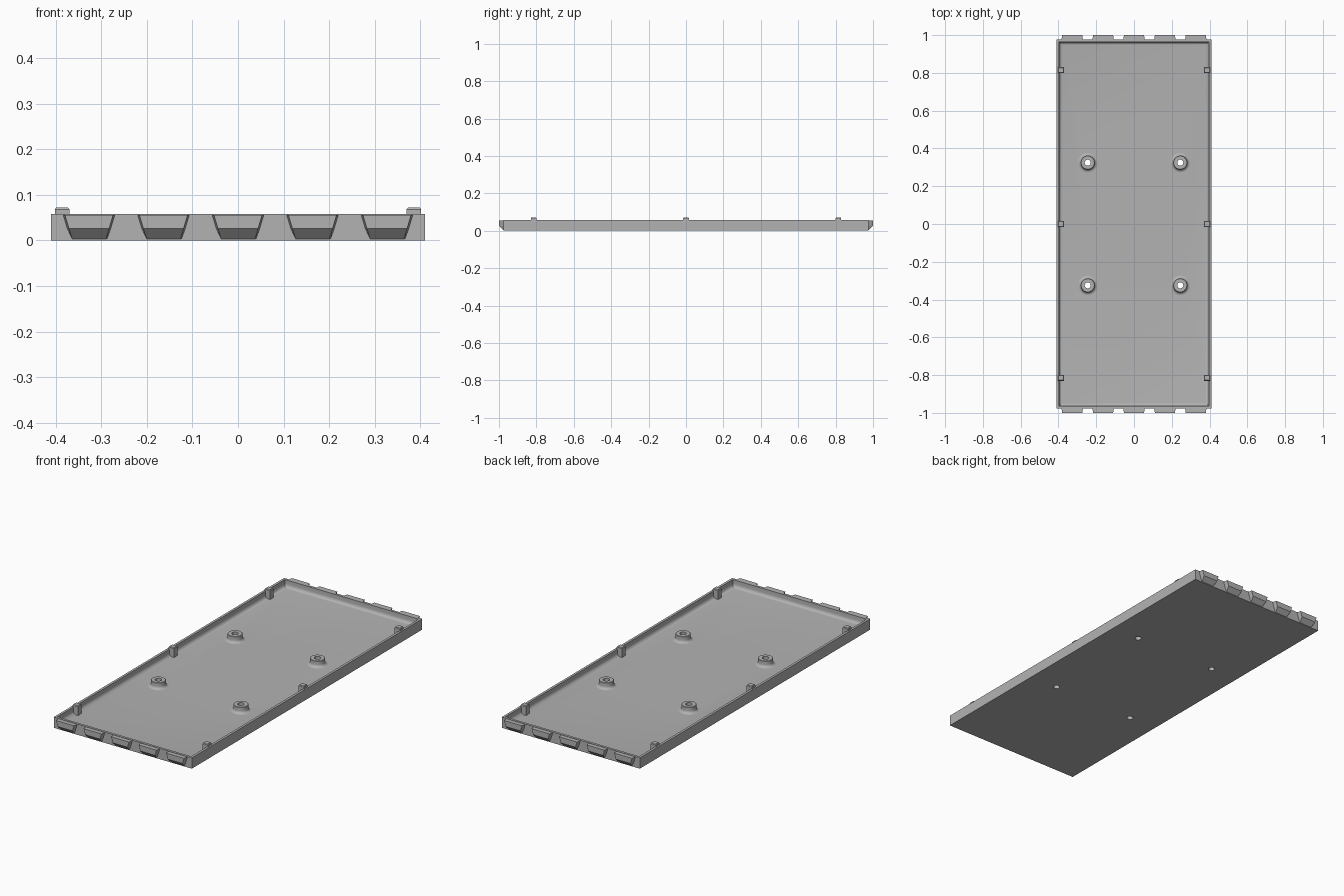
import bpy, bmesh, math
from mathutils import Matrix

cube = bpy.data.objects.get("Cube")
if cube:
    bpy.data.objects.remove(cube)

grey = bpy.data.materials.new("light_grey")
grey.use_nodes = True
COLOUR = (0.45, 0.45, 0.45, 1)
grey.diffuse_color = COLOUR
grey.node_tree.nodes["Principled BSDF"].inputs["Base Color"].default_value = COLOUR

HALF_X, HALF_Y, HEIGHT = 0.41, 0.977, 0.058
WALL, FLOOR, FILLET = 0.013, 0.02, 0.018
BOSS_SPOTS = [(x, y) for x in (-0.245, 0.245) for y in (-0.325, 0.325)]
HOLE = 0.016


def finish(name, bm, smooth=False):
    bmesh.ops.recalc_face_normals(bm, faces=bm.faces)
    mesh = bpy.data.meshes.new(name)
    bm.to_mesh(mesh)
    bm.free()
    mesh.materials.append(grey)
    obj = bpy.data.objects.new(name, mesh)
    bpy.context.collection.objects.link(obj)
    if smooth:
        bpy.ops.object.select_all(action="DESELECT")
        obj.select_set(True)
        bpy.context.view_layer.objects.active = obj
        bpy.ops.object.shade_smooth_by_angle(angle=math.radians(35))
    return obj


def loft(bm, rings, cap=True, closed=False):
    """Bridge rings of points; cap the ends or close the last ring to the first."""
    loops = [[bm.verts.new(p) for p in ring] for ring in rings]
    pairs = list(zip(loops, loops[1:]))
    if closed:
        pairs.append((loops[-1], loops[0]))
    for a, b in pairs:
        for i in range(len(a)):
            j = (i + 1) % len(a)
            bm.faces.new((a[i], a[j], b[j], b[i]))
    if cap:
        bm.faces.new(loops[0])
        bm.faces.new(loops[-1])


def rectangle(inset, z):
    x, y = HALF_X - inset, HALF_Y - inset
    return [(-x, -y, z), (x, -y, z), (x, y, z), (-x, y, z)]


def circle(r, z, n=32):
    return [(r * math.cos(t * math.tau / n), r * math.sin(t * math.tau / n), z) for t in range(n)]


def cove(steps=5):
    """Quarter round from a vertical side (0, 1) down to a flat floor (1, 0)."""
    return [(1 - math.cos(i / steps * math.pi / 2), 1 - math.sin(i / steps * math.pi / 2))
            for i in range(steps + 1)]


# Tray with walls and a rounded inner corner along the floor
bm = bmesh.new()
rings = [rectangle(0, 0), rectangle(0, HEIGHT), rectangle(WALL, HEIGHT)]
rings += [rectangle(WALL + FILLET * u, FLOOR + FILLET * v) for u, v in cove()]
loft(bm, rings)
tray = finish("tray", bm)

# Screw holes through the floor
bm = bmesh.new()
for x, y in BOSS_SPOTS:
    bmesh.ops.create_cone(bm, cap_ends=True, segments=32, radius1=HOLE, radius2=HOLE, depth=0.2,
                          matrix=Matrix.Translation((x, y, 0)))
cutter = finish("hole_cutter", bm)
cutter.hide_render = True
cut = tray.modifiers.new("holes", "BOOLEAN")
cut.operation, cut.solver, cut.object = "DIFFERENCE", "EXACT", cutter
bpy.context.view_layer.objects.active = tray
bpy.ops.object.modifier_apply(modifier=cut.name)
bpy.data.objects.remove(cutter)
tray.select_set(True)
bpy.ops.object.shade_smooth_by_angle(angle=math.radians(35))

# Screw bosses with flared bases
for n, (x, y) in enumerate(BOSS_SPOTS):
    bm = bmesh.new()
    rings = [circle(HOLE, FLOOR - 0.001), circle(HOLE, 0.054), circle(0.035, 0.054), circle(0.037, 0.052)]
    rings += [circle(0.037 + 0.015 * u, FLOOR + 0.015 * v) for u, v in cove()]
    loft(bm, rings, cap=False)
    boss = finish(f"screw_boss_{n + 1}", bm, smooth=True)
    boss.location = (x, y, 0)

# Wedge tabs on both ends, tapering downward
for end, side in (("front", -1), ("back", 1)):
    for n in range(5):
        cx = (n - 2) * 0.1635
        bm = bmesh.new()
        root, tip = side * (HALF_Y - 0.002), side
        levels = [(0.040, 0.037, 0.003, side * HALF_Y), (0.048, 0.044, 0.026, tip),
                  (0.057, 0.053, 0.056, tip)]
        loft(bm, [[(cx - a, root, z), (cx + a, root, z), (cx + b, y, z), (cx - b, y, z)]
                  for a, b, z, y in levels])
        finish(f"{end}_tab_{n + 1}", bm)

# Locating ribs rising above the long walls
for hand, side in (("right", -1), ("left", 1)):
    for n, y in enumerate((-0.815, 0, 0.815)):
        bm = bmesh.new()
        levels = [(0.370, 0.402, 0.015, FLOOR - 0.002), (0.370, 0.402, 0.015, 0.068),
                  (0.373, 0.399, 0.012, 0.072)]
        loft(bm, [[(side * a, y - w, z), (side * b, y - w, z), (side * b, y + w, z), (side * a, y + w, z)]
                  for a, b, w, z in levels])
        finish(f"{hand}_rib_{n + 1}", bm)
